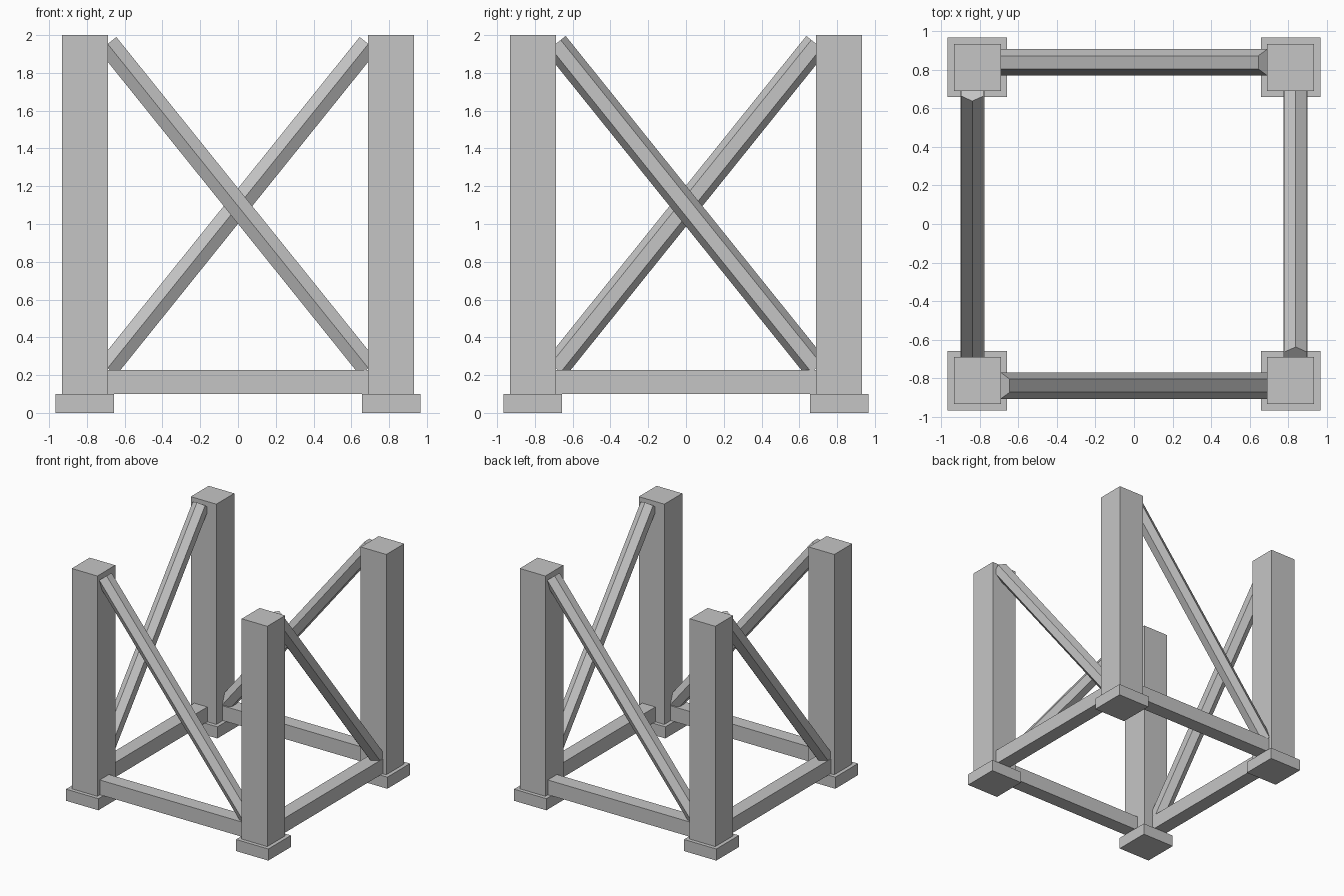
import bpy
import bmesh
from math import pi, sin, cos
from mathutils import Matrix, Vector

cube = bpy.data.objects.get("Cube")
if cube:
    bpy.data.objects.remove(cube, do_unlink=True)

# Single flat grey
grey = bpy.data.materials.new("plain_grey")
grey.use_nodes = True
colour = (0.56, 0.56, 0.56, 1)
grey.diffuse_color = colour
grey.node_tree.nodes["Principled BSDF"].inputs["Base Color"].default_value = colour

POST = 0.811    # post centre from the middle, on both axes
INNER = 0.69    # inner face of the posts
RAIL = 0.8375   # rail and brace centre from the middle


def finish(name, bm, turn):
    """Turn the part about the vertical axis and add it to the scene."""
    bmesh.ops.transform(bm, matrix=turn, verts=bm.verts)
    bmesh.ops.recalc_face_normals(bm, faces=bm.faces)
    mesh = bpy.data.meshes.new(name)
    bm.to_mesh(mesh)
    bm.free()
    mesh.materials.append(grey)
    bpy.context.collection.objects.link(bpy.data.objects.new(name, mesh))


def box(name, low, high, turn):
    low, high = Vector(low), Vector(high)
    bm = bmesh.new()
    size = Matrix.Diagonal((*(high - low), 1))
    bmesh.ops.create_cube(bm, size=1, matrix=Matrix.Translation((low + high) / 2) @ size)
    finish(name, bm, turn)


def hex_bar(name, start, end, radius, roll, turn):
    """Six-sided bar; with no roll, one edge points straight outwards."""
    start, end = Vector(start), Vector(end)
    out = Vector((0, -1, 0))
    across = (end - start).normalized().cross(out)
    bm = bmesh.new()
    ring = []
    for i in range(6):
        a = roll + i * pi / 3
        ring.append(bm.verts.new(start + radius * (cos(a) * out + sin(a) * across)))
    cap = bm.faces.new(ring)
    extruded = bmesh.ops.extrude_face_region(bm, geom=[cap], use_keep_orig=True)
    moved = [v for v in extruded["geom"] if isinstance(v, bmesh.types.BMVert)]
    bmesh.ops.translate(bm, verts=moved, vec=end - start)
    finish(name, bm, turn)


# Each side carries a post on a footing, a bottom rail and a diagonal brace
for i, side in enumerate(("front", "left", "back", "right")):
    turn = Matrix.Rotation(i * pi / 2, 4, "Z")
    for part, half, bottom, top in (("footing", 0.154, 0, 0.1), ("post", 0.122, 0.1, 2)):
        box(f"{side}_{part}", (-POST - half, -POST - half, bottom),
            (-POST + half, -POST + half, top), turn)
    box(f"{side}_rail", (-INNER, -RAIL - 0.062, 0.101), (INNER, -RAIL + 0.062, 0.228), turn)
    hex_bar(f"{side}_brace", (-INNER, -RAIL, 1.953), (INNER, -RAIL, 0.237),
            0.068, (i % 2) * pi / 6, turn)
